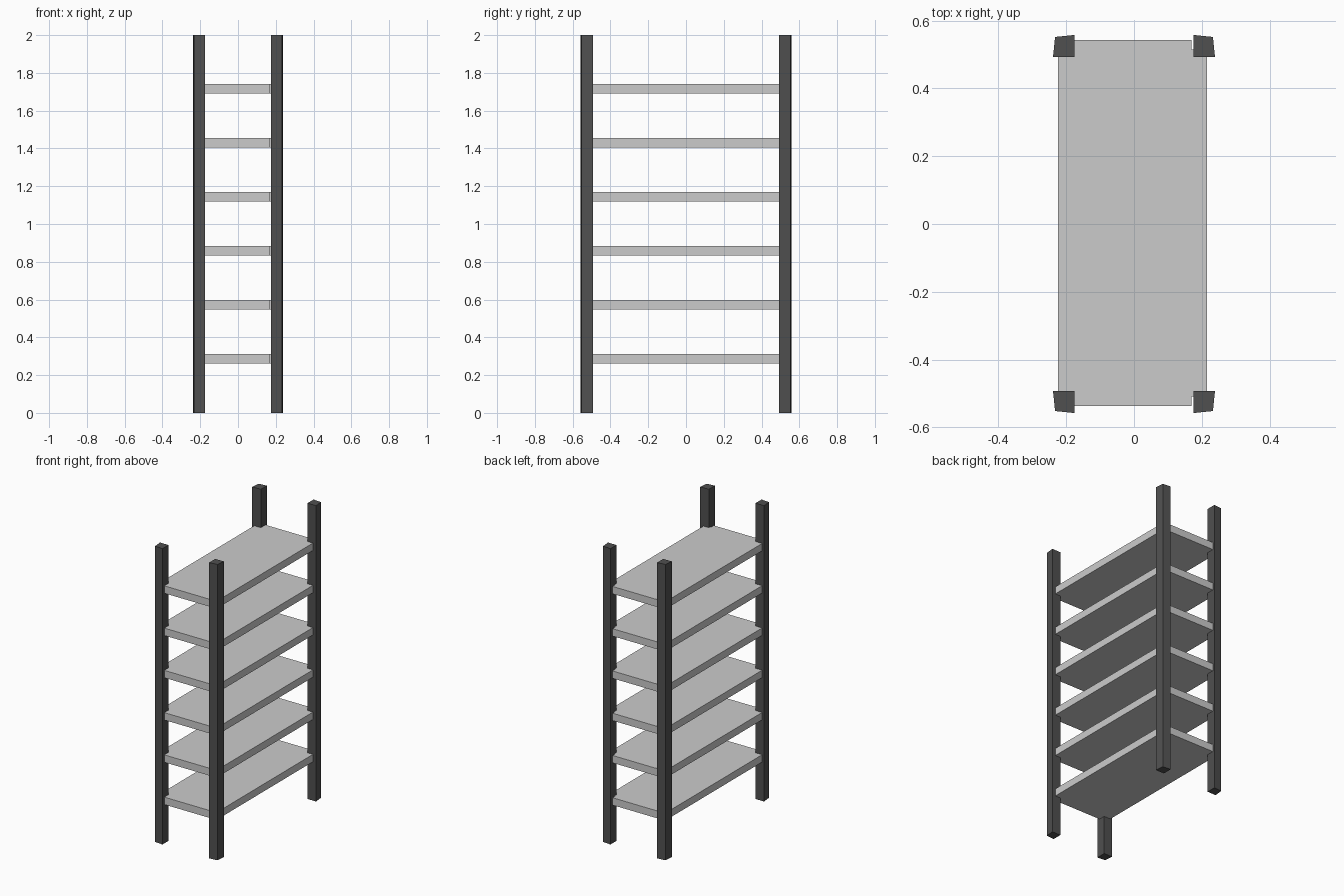
import bpy, bmesh

if "Cube" in bpy.data.objects:
    bpy.data.objects.remove(bpy.data.objects["Cube"])

dark = bpy.data.materials.new("dark_metal")
dark.diffuse_color = (0.08, 0.08, 0.08, 1)
dark.use_nodes = True
dark.node_tree.nodes["Principled BSDF"].inputs["Base Color"].default_value = dark.diffuse_color


def prism(name, outline, z0, z1, mat=None):
    """Extrude a closed xy outline from z0 to z1."""
    bm = bmesh.new()
    face = bm.faces.new([bm.verts.new((x, y, z0)) for x, y in outline])
    ext = bmesh.ops.extrude_face_region(bm, geom=[face], use_keep_orig=True)
    top = [v for v in ext["geom"] if isinstance(v, bmesh.types.BMVert)]
    bmesh.ops.translate(bm, verts=top, vec=(0, 0, z1 - z0))
    bmesh.ops.recalc_face_normals(bm, faces=bm.faces)
    mesh = bpy.data.meshes.new(name)
    bm.to_mesh(mesh)
    bm.free()
    obj = bpy.data.objects.new(name, mesh)
    bpy.context.collection.objects.link(obj)
    if mat:
        mesh.materials.append(mat)
    return obj


# Corner posts, with the outer corner pulled slightly inward
post = [(0.175, 0.493), (0.239, 0.493), (0.233, 0.552), (0.175, 0.558)]
for x_name, sx in (("left", -1), ("right", 1)):
    for y_name, sy in (("front", -1), ("back", 1)):
        prism(f"{y_name}_{x_name}_post", [(x * sx, y * sy) for x, y in post], 0, 2, dark)

# Shelf outline: rectangle with a notch at each corner for the posts
ax, ay = 0.2195, 0.54       # outer half sizes
nx, ny = 0.1735, 0.512      # half sizes inside the notches
ox, oy = -0.0045, 0.003     # slight offset of the shelves
quarter = [(ax, ny), (nx, ny), (nx, ay)]
outline = (quarter
           + [(-x, y) for x, y in reversed(quarter)]
           + [(-x, -y) for x, y in quarter]
           + [(x, -y) for x, y in reversed(quarter)])
outline = [(x + ox, y + oy) for x, y in outline]

# Six evenly spaced shelves
for i in range(1, 7):
    z = i * 2 / 7 + 0.0015
    prism(f"shelf_{i}", outline, z - 0.025, z + 0.025)
